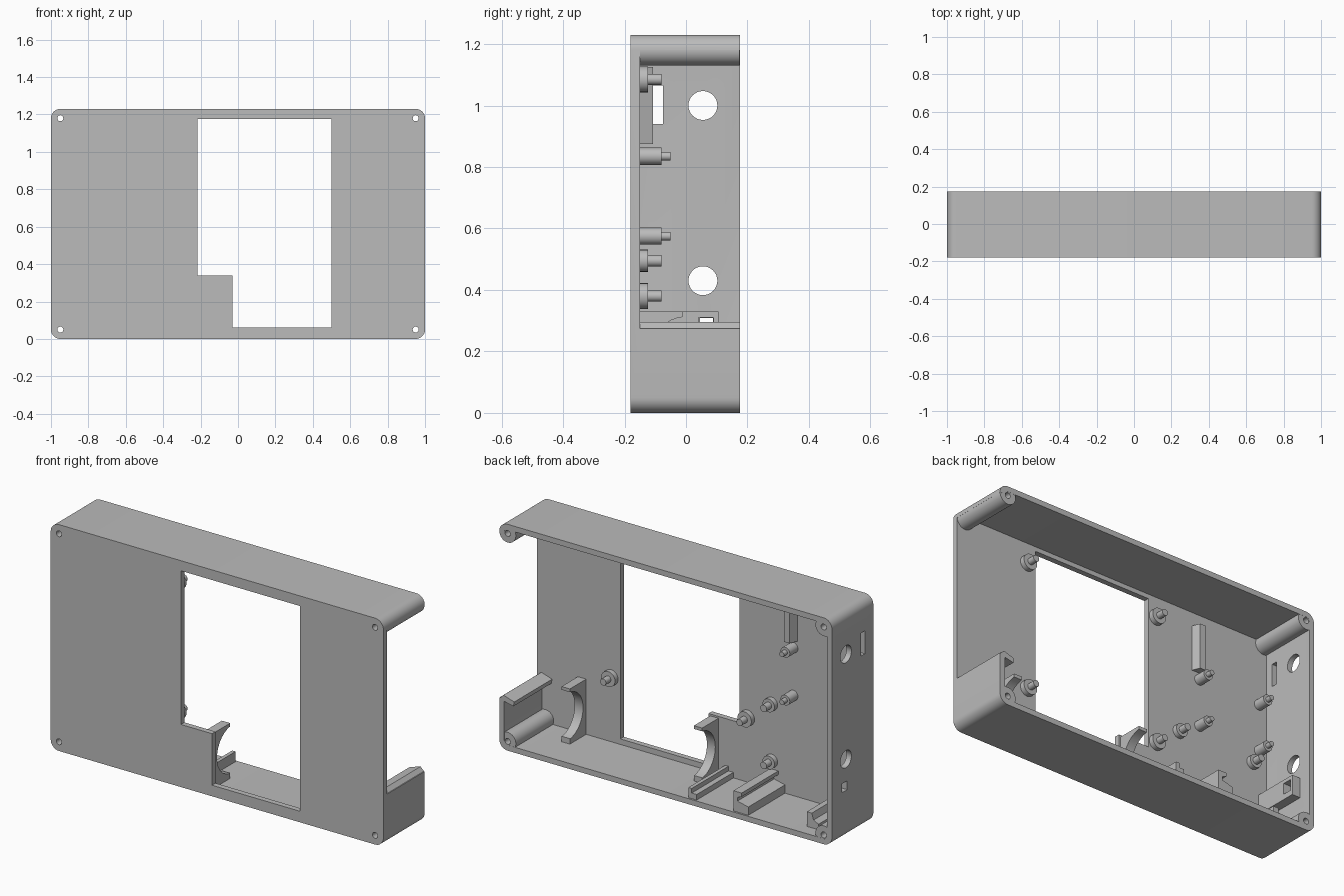
import bpy, bmesh, math
from mathutils import Vector

cube = bpy.data.objects.get("Cube")
if cube:
    bpy.data.objects.remove(cube)

W, H = 1.0, 1.23            # half width, height
FRONT, INNER, BACK = -0.18, -0.15, 0.175
WALL = 0.03

grey = bpy.data.materials.new("plain grey")
grey.use_nodes = True
grey.diffuse_color = (0.5, 0.5, 0.5, 1)
grey.node_tree.nodes["Principled BSDF"].inputs["Base Color"].default_value = (0.5, 0.5, 0.5, 1)


def prism(name, pts, lo, hi, axis="y"):
    """Extrude a profile: (x, z) along y, or (y, z) along x."""
    place = {"y": lambda a, b, t: (a, t, b), "x": lambda a, b, t: (t, a, b)}[axis]
    bm = bmesh.new()
    face = bm.faces.new([bm.verts.new(place(a, b, lo)) for a, b in pts])
    new = bmesh.ops.extrude_face_region(bm, geom=[face])["geom"]
    shift = Vector(place(0, 0, hi - lo))
    bmesh.ops.translate(bm, vec=shift, verts=[v for v in new if isinstance(v, bmesh.types.BMVert)])
    bmesh.ops.recalc_face_normals(bm, faces=bm.faces)
    mesh = bpy.data.meshes.new(name)
    bm.to_mesh(mesh)
    bm.free()
    mesh.materials.append(grey)
    ob = bpy.data.objects.new(name, mesh)
    bpy.context.collection.objects.link(ob)
    return ob


def rect(a0, a1, b0, b1):
    return [(a0, b0), (a1, b0), (a1, b1), (a0, b1)]


def arc(ca, cb, r, start=0, end=360, n=32):
    steps = n if end - start == 360 else n + 1
    angles = [math.radians(start + (end - start) * i / n) for i in range(steps)]
    return [(ca + r * math.cos(t), cb + r * math.sin(t)) for t in angles]


def rounded(inset, r):
    x, lo, hi = W - inset - r, inset + r, H - inset - r
    corners = [(x, hi), (-x, hi), (-x, lo), (x, lo)]
    return [p for i, (cx, cz) in enumerate(corners)
            for p in arc(cx, cz, r, 90 * i, 90 * i + 90, 8)]


def cut(ob, *cutters):
    for c in cutters:
        c.hide_render = True
        mod = ob.modifiers.new("cut", "BOOLEAN")
        mod.operation, mod.solver, mod.object = "DIFFERENCE", "EXACT", c
    bpy.context.view_layer.update()
    done = bpy.data.meshes.new_from_object(ob.evaluated_get(bpy.context.evaluated_depsgraph_get()))
    ob.modifiers.clear()
    ob.data = done
    for c in cutters:
        bpy.data.objects.remove(c)


def smooth(ob):
    bpy.ops.object.select_all(action="DESELECT")
    ob.select_set(True)
    bpy.context.view_layer.objects.active = ob
    bpy.ops.object.shade_smooth_by_angle(angle=math.radians(30))


def screw_hole(x, z):
    return prism("screw_cutter", arc(x, z, 0.016, n=20), -0.3, 0.3)


corners = [(sx * 0.95, z) for sx in (-1, 1) for z in (0.05, H - 0.05)]

# Case shell with cavity, display window, open left side and port holes
shell = prism("case_shell", rounded(0, 0.05), FRONT, BACK)
window = [(-0.03, 0.06), (0.5, 0.06), (0.5, 1.175), (-0.217, 1.175), (-0.217, 0.34), (-0.03, 0.34)]
cut(shell,
    prism("cavity_cutter", rounded(WALL, 0.02), INNER, 0.3),
    prism("window_cutter", window, -0.3, 0),
    prism("side_cutter", rect(INNER, 0.3, 0.275, H - 0.05), 0.9, 1.1, "x"),
    prism("upper_port_cutter", arc(0.055, 1.0, 0.047), -1.1, -0.9, "x"),
    prism("lower_port_cutter", arc(0.055, 0.43, 0.047), -1.1, -0.9, "x"),
    prism("slot_cutter", rect(-0.107, -0.075, 0.94, 1.065), -1.1, -0.9, "x"),
    prism("small_port_cutter", rect(0.045, 0.088, 0.26, 0.308), -1.1, -0.9, "x"),
    *[screw_hole(x, z) for x, z in corners])
smooth(shell)

# Corner screw columns
for x, z in corners:
    column = prism("screw_column", arc(x, z, 0.0495), INNER - 0.005, BACK - 0.0005)
    cut(column, screw_hole(x, z))
    smooth(column)


# Standoffs: a wide base and a thin locating pin
def standoff(x, z, base_r, base_end, pin_r, pin_end):
    for part, r, lo, hi in (("standoff_base", base_r, INNER - 0.002, base_end),
                            ("standoff_pin", pin_r, base_end - 0.002, pin_end)):
        smooth(prism(part, arc(x, z, r, n=24), lo, hi))


for x in (-0.265, 0.555):
    for z in (0.38, 1.085):
        standoff(x, z, 0.042, -0.123, 0.018, -0.08)
for x in (-0.41, -0.88):
    for z in (0.185, 0.495):
        standoff(x, z, 0.036, -0.123, 0.019, -0.08)
for x in (-0.54, -0.92):
    for z in (0.575, 0.835):
        standoff(x, z, 0.028, -0.08, 0.014, -0.05)

# Curved cradle clips
for x in (-0.09, 0.705):
    clip = [(INNER - 0.002, 0.02), (-0.01, 0.02), (-0.01, 0.06)]
    clip += arc(0.005, 0.185, 0.128, 263, 97, 20)
    clip += [(-0.01, 0.33), (INNER - 0.002, 0.33)]
    smooth(prism("cradle_clip", clip, x, x + 0.05, "x"))

# Chamfered rib on the front panel
rib_x, rib_w = -0.53, 0.035
rib = prism("panel_rib", rect(rib_x - rib_w, rib_x + rib_w, 0.875, 1.125), INNER - 0.002, -0.108)
for v in rib.data.vertices:
    if v.co.y > -0.12:
        v.co.x = rib_x + (v.co.x - rib_x) * 0.5

# Hooked lip along the low left wall
lip = [(1.0, 0.27), (0.975, 0.295), (0.91, 0.275), (0.915, 0.25), (0.97, 0.262), (0.975, 0.24), (1.0, 0.24)]
prism("side_lip", lip, INNER, BACK)

# Floor rails with grooves
low_rail = [(-0.18, 0.025), (-0.13, 0.025), (-0.13, 0.085), (-0.15, 0.085), (-0.15, 0.06), (-0.18, 0.06)]
prism("low_rail", low_rail, INNER, BACK - 0.01)
tall_rail = [(-0.49, 0.025), (-0.4, 0.025), (-0.4, 0.14), (-0.45, 0.14), (-0.45, 0.12),
             (-0.425, 0.11), (-0.425, 0.09), (-0.49, 0.075)]
prism("tall_rail", tall_rail, INNER, BACK - 0.01)
corner_rail = [(-0.87, 0.025), (-0.8, 0.025), (-0.8, 0.11), (-0.83, 0.11), (-0.84, 0.075), (-0.87, 0.06)]
prism("corner_rail", corner_rail, INNER, 0.105)

# Bracket on the right wall around the small port
bracket = prism("port_bracket", rect(-0.972, -0.92, 0.22, 0.33), INNER - 0.002, 0.105)
cut(bracket, prism("bracket_cutter", rect(0.04, 0.09, 0.25, 0.31), -1.1, -0.8, "x"))
